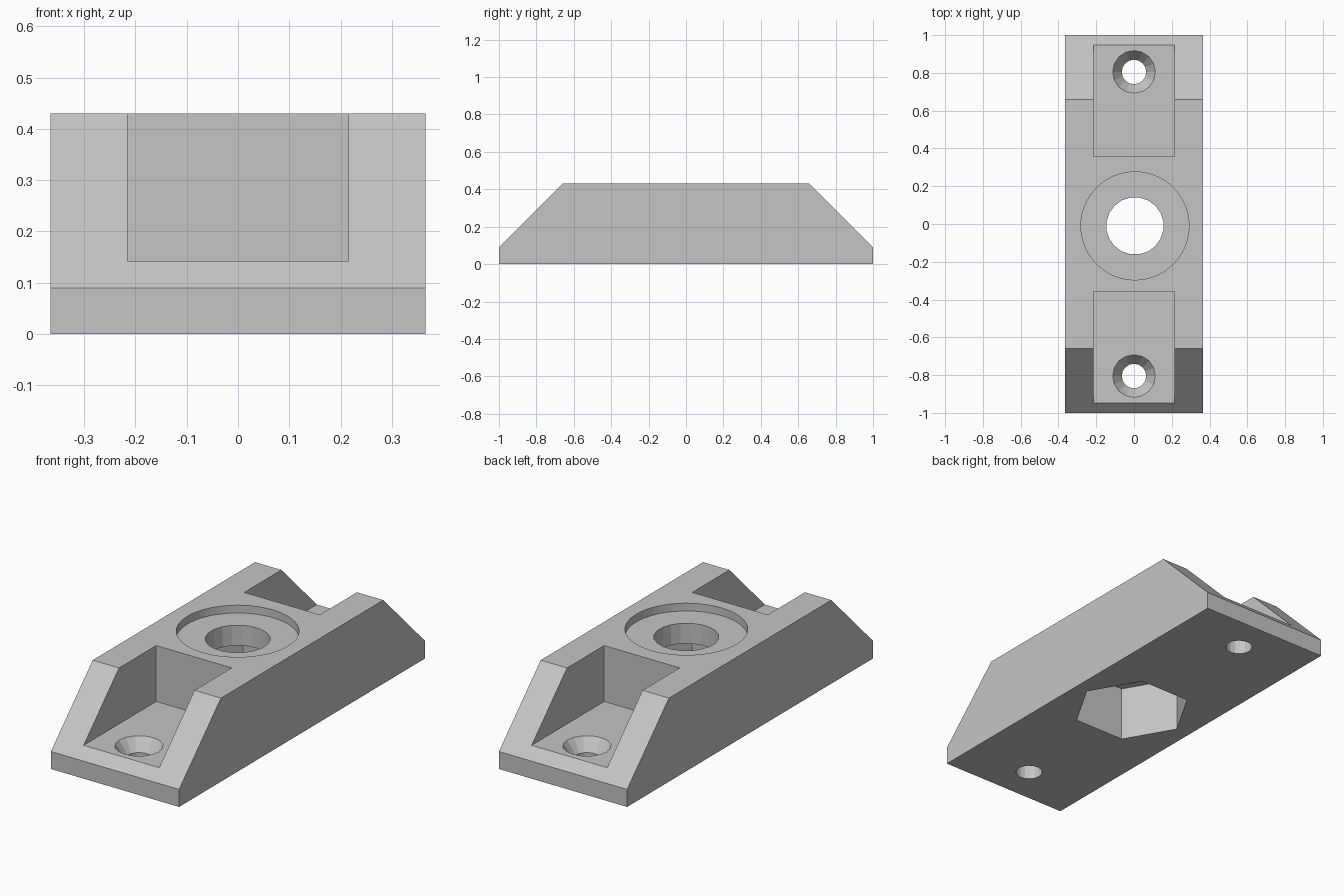
import bpy, bmesh
from math import pi

cube = bpy.data.objects.get("Cube")
if cube:
    bpy.data.objects.remove(cube, do_unlink=True)

grey = bpy.data.materials.new("plain_grey")
grey.use_nodes = True
colour = (0.56, 0.56, 0.56, 1)
grey.diffuse_color = colour
grey.node_tree.nodes["Principled BSDF"].inputs["Base Color"].default_value = colour

HALF_WIDTH, TOP, LIP = 0.365, 0.43, 0.09
SHOULDER = 1 - (TOP - LIP)
FLOOR = 0.142            # pocket floor height
BORE = (0.005, -0.01)    # centre of the main bore


def prism(name, profile, half_width):
    """Extrude a y-z profile symmetrically along x."""
    bm = bmesh.new()
    face = bm.faces.new([bm.verts.new((-half_width, y, z)) for y, z in profile])
    ext = bmesh.ops.extrude_face_region(bm, geom=[face])
    moved = [v for v in ext["geom"] if isinstance(v, bmesh.types.BMVert)]
    bmesh.ops.translate(bm, verts=moved, vec=(2 * half_width, 0, 0))
    bmesh.ops.recalc_face_normals(bm, faces=bm.faces)
    return finish(name, bm)


def cylinder(name, centre, z0, z1, r0, r1=None, sides=20, turn=0):
    """Upright cylinder or cone running from z0 to z1."""
    bm = bmesh.new()
    bmesh.ops.create_cone(bm, cap_ends=True, segments=sides, radius1=r0,
                          radius2=r0 if r1 is None else r1, depth=z1 - z0)
    obj = finish(name, bm)
    obj.location = (*centre, (z0 + z1) / 2)
    obj.rotation_euler.z = turn
    return obj


def finish(name, bm):
    mesh = bpy.data.meshes.new(name)
    bm.to_mesh(mesh)
    bm.free()
    mesh.materials.append(grey)
    obj = bpy.data.objects.new(name, mesh)
    bpy.context.collection.objects.link(obj)
    return obj


# Block with sloped ends
block = prism("mounting_block", [(-1, 0), (1, 0), (1, LIP), (SHOULDER, TOP),
                                 (-SHOULDER, TOP), (-1, LIP)], HALF_WIDTH)

# Washer recess, through bore and hexagonal nut socket
cutters = [
    cylinder("washer_recess", BORE, TOP - 0.04, 0.6, 0.286, sides=64),
    cylinder("main_bore", BORE, 0.2, 0.6, 0.152, sides=20, turn=pi / 20),
    cylinder("nut_socket", BORE, -0.1, 0.285, 0.289, sides=6, turn=pi / 2),
]

# Open pocket with a countersunk screw hole at each end
for side, label in ((-1, "front"), (1, "back")):
    cutters.append(prism(label + "_pocket", [(side * 0.358, FLOOR), (side * 1.2, FLOOR),
                                             (side * 1.2, 0.6), (side * 0.358, 0.6)], 0.215))
    spot = (0, side * 0.805)
    cutters.append(cylinder(label + "_screw_hole", spot, -0.1, 0.3, 0.065, sides=16))
    cutters.append(cylinder(label + "_countersink", spot, FLOOR - 0.065, FLOOR + 0.065,
                            0.065, 0.161, sides=16))

for cutter in cutters:
    cutter.hide_render = True
    mod = block.modifiers.new(cutter.name, "BOOLEAN")
    mod.operation = "DIFFERENCE"
    mod.solver = "EXACT"
    mod.object = cutter

# Bake the cuts and drop the cutters
bpy.context.view_layer.update()
graph = bpy.context.evaluated_depsgraph_get()
cut_mesh = bpy.data.meshes.new_from_object(block.evaluated_get(graph))
block.modifiers.clear()
block.data = cut_mesh
cut_mesh.materials.clear()
cut_mesh.materials.append(grey)
for poly in cut_mesh.polygons:
    poly.material_index = 0
for cutter in cutters:
    bpy.data.objects.remove(cutter, do_unlink=True)
